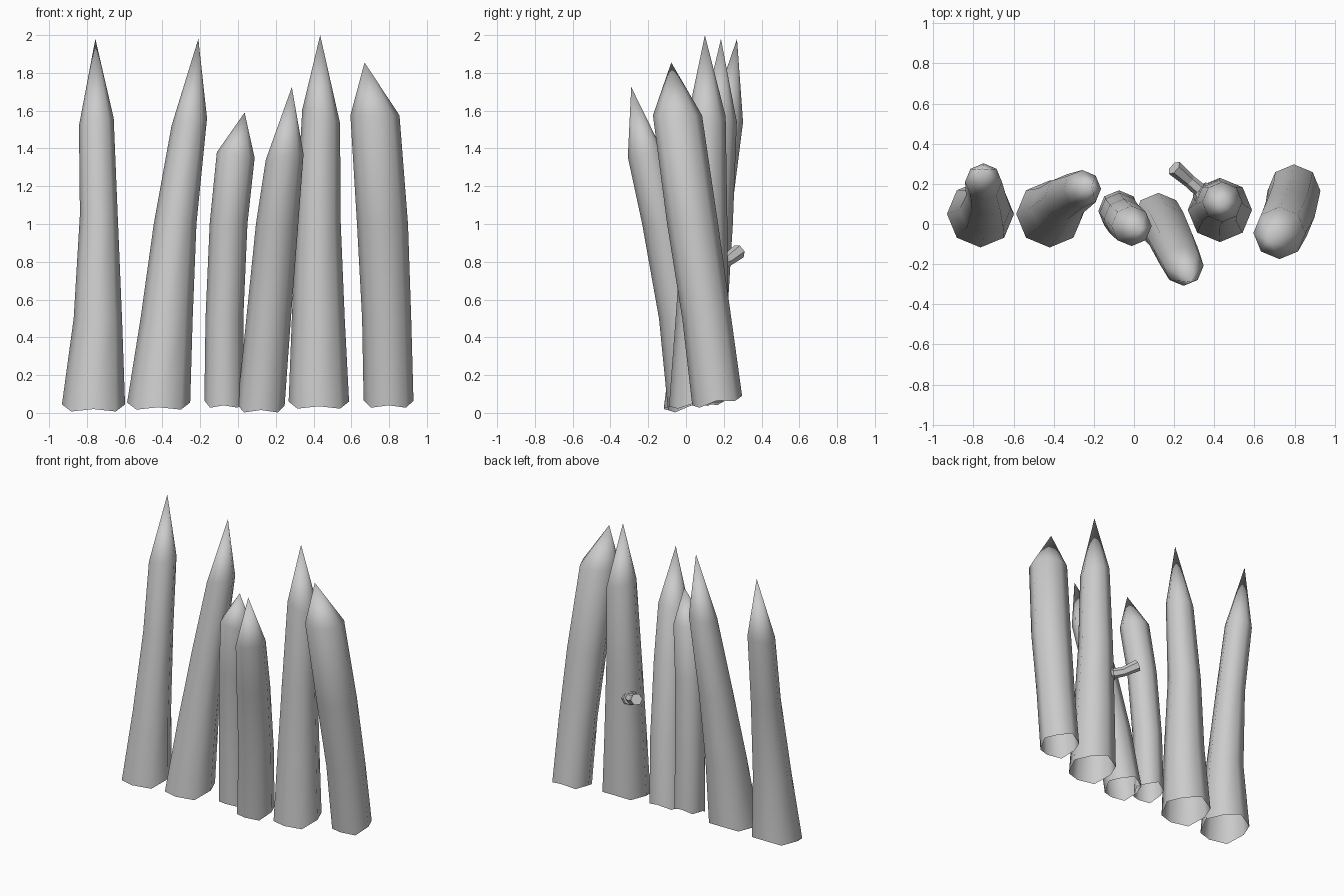
import bpy, bmesh, math
from mathutils import Vector

old = bpy.data.objects.get("Cube")
if old:
    bpy.data.objects.remove(old, do_unlink=True)

grey = bpy.data.materials.new("pale_grey_wood")
grey.use_nodes = True
colour = (0.6, 0.6, 0.6, 1)
grey.diffuse_color = colour
grey.node_tree.nodes["Principled BSDF"].inputs["Base Color"].default_value = colour


def make_object(name, bm, smooth=True):
    bmesh.ops.recalc_face_normals(bm, faces=bm.faces)
    mesh = bpy.data.meshes.new(name)
    bm.to_mesh(mesh)
    bm.free()
    mesh.materials.append(grey)
    for poly in mesh.polygons:
        poly.use_smooth = smooth
    obj = bpy.data.objects.new(name, mesh)
    bpy.context.collection.objects.link(obj)


def bridge(bm, a, b):
    n = len(a)
    for i in range(n):
        j = (i + 1) % n
        bm.faces.new((a[i], a[j], b[j], b[i]))


def stake(name, rings, tip, tilt=0.0, sides=8):
    """Open, rough-cut base; bent shaft; sharpened point. Ring = x, y, z, radius."""
    bm = bmesh.new()
    loops = []
    for k, (x, y, z, r) in enumerate(rings):
        loop = []
        for i in range(sides):
            a = math.tau * i / sides
            dz = 0
            if k == 0:                      # uneven saw cut
                dz = 0.025 * math.sin(a) + 0.01 * math.cos(4 * a)
            elif k == len(rings) - 1:       # slanted shoulder
                dz = tilt * math.cos(a)
            loop.append(bm.verts.new((x + r * math.cos(a), y + r * math.sin(a), z + dz)))
        loops.append(loop)
    for a, b in zip(loops, loops[1:]):
        bridge(bm, a, b)
    point = bm.verts.new(tip)
    top = loops[-1]
    for i in range(sides):
        bm.faces.new((top[i], top[(i + 1) % sides], point))
    make_object(name, bm)


# Row of sharpened stakes, from the model's right to its left
stake("stake_far_right",
      [(-.765, .05, .035, .167), (-.742, .075, .5, .128), (-.737, .14, 1.05, .1), (-.75, .21, 1.54, .092)],
      (-.755, .27, 1.98), .02)
stake("stake_right",
      [(-.42, .05, .045, .167), (-.378, .08, .5, .138), (-.333, .135, 1, .113), (-.258, .175, 1.54, .094)],
      (-.21, .185, 1.98), .02)
stake("stake_short_right",
      [(-.075, .065, .055, .103), (-.072, .055, .5, .1), (-.05, .025, 1, .1), (-.012, -.01, 1.365, .1)],
      (.035, -.03, 1.59), -.015)
stake("stake_short_left",
      [(.122, .03, .03, .125), (.162, -.025, .5, .118), (.207, -.12, 1, .112), (.247, -.208, 1.355, .1)],
      (.285, -.29, 1.725), .015)
stake("stake_left",
      [(.428, .07, .05, .16), (.425, .085, .5, .14), (.425, .1, 1, .119), (.44, .11, 1.57, .1)],
      (.435, .1, 2), -.035)
stake("stake_far_left",
      [(.797, .165, .055, .132), (.787, .11, .5, .13), (.765, .035, 1, .135), (.725, -.045, 1.575, .13)],
      (.67, -.078, 1.855))


def limb(name, path, sides=6):
    """Capped tube through x, y, z, radius points."""
    bm = bmesh.new()
    loops = []
    pts = [Vector(p[:3]) for p in path]
    for k, p in enumerate(pts):
        d = (pts[min(k + 1, len(pts) - 1)] - pts[max(k - 1, 0)]).normalized()
        side = d.cross(Vector((0, 0, 1))).normalized()
        up = side.cross(d)
        r = path[k][3]
        angles = [math.tau * i / sides for i in range(sides)]
        loops.append([bm.verts.new(p + r * (side * math.cos(a) + up * math.sin(a))) for a in angles])
    for a, b in zip(loops, loops[1:]):
        bridge(bm, a, b)
    bm.faces.new(loops[0])
    bm.faces.new(loops[-1])
    make_object(name, bm, smooth=False)


# Snapped branch and its collar on the back of one stake
limb("branch_collar", [(.375, .13, .78, .065), (.345, .155, .785, .06), (.325, .175, .79, .045)], 8)
limb("branch_stub", [(.35, .15, .785, .036), (.275, .215, .805, .033), (.2, .28, .855, .04)])
